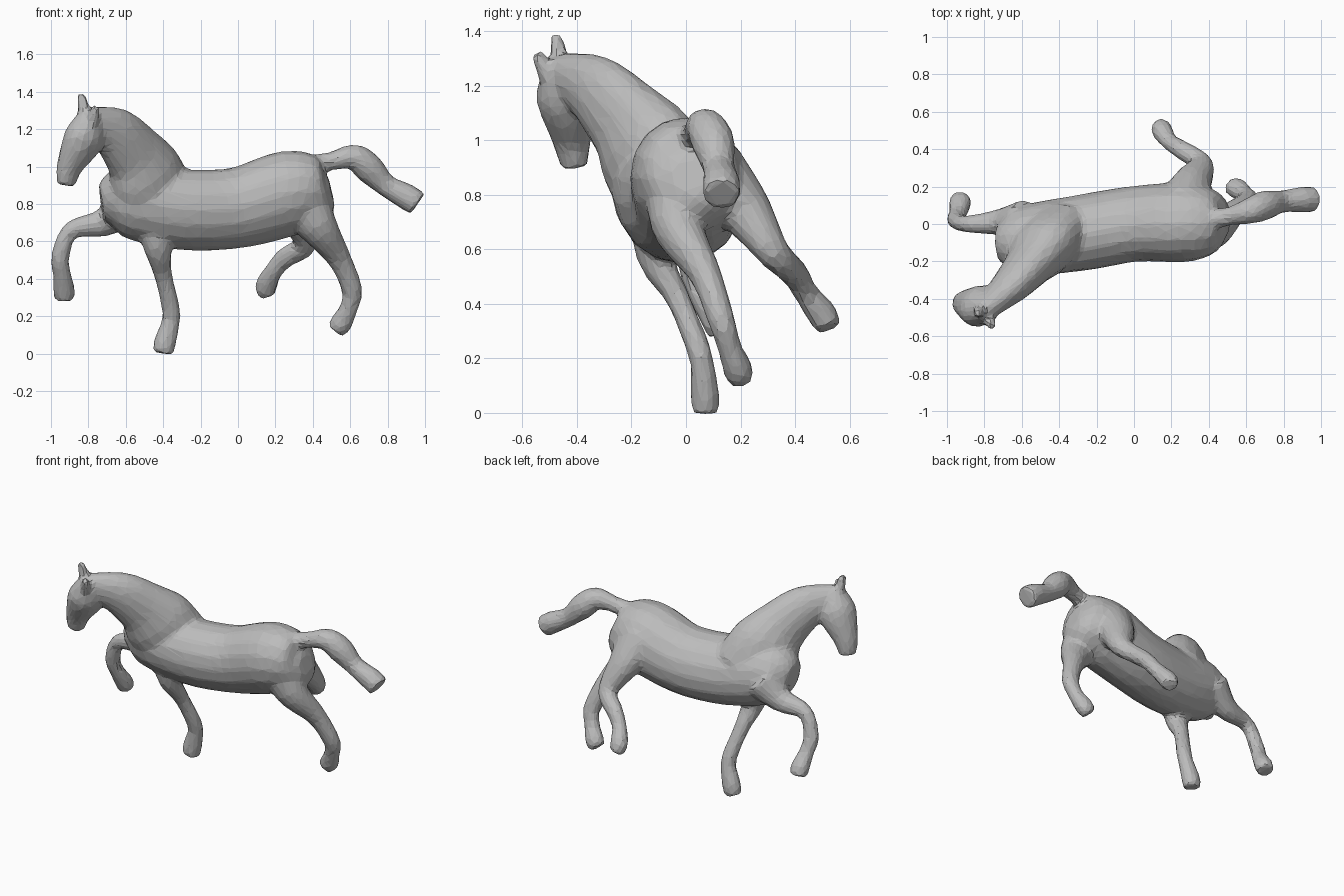
import bpy
import bmesh
import math
from mathutils import Vector

default_cube = bpy.data.objects.get("Cube")
if default_cube:
    bpy.data.objects.remove(default_cube, do_unlink=True)

coat = bpy.data.materials.new("grey_clay")
coat.use_nodes = True
grey = (0.5, 0.5, 0.5, 1)
coat.diffuse_color = grey
coat.node_tree.nodes["Principled BSDF"].inputs["Base Color"].default_value = grey

SIDES = 16
STEPS = 5


def between(before, start, end, after, t):
    """Point on a smooth curve that passes through every station."""
    leave = (end - before) / 2
    arrive = (after - start) / 2
    ease = t * t * (3 - 2 * t)
    return (start.lerp(end, ease)
            + leave * t * (1 - t) ** 2
            - arrive * t * t * (1 - t))


def smooth_path(stations):
    """Fill in the stations (centre and radius) along a limb."""
    knots = [Vector(station) for station in stations]
    knots = [knots[0], *knots, knots[-1]]
    path = []
    for group in zip(knots, knots[1:], knots[2:], knots[3:]):
        path += [between(*group, step / STEPS) for step in range(STEPS)]
    return path + [knots[-1]]


def add_limb(bm, stations, side, depth):
    """Loft ellipses along the stations; depth is their height over width."""
    path = smooth_path(stations)
    centres = [station.to_3d() for station in path]
    rings = []
    for i, centre in enumerate(centres):
        ahead = centres[min(i + 1, len(centres) - 1)]
        behind = centres[max(i - 1, 0)]
        tangent = (ahead - behind).normalized()
        across = Vector(side)
        across = (across - tangent * across.dot(tangent)).normalized()
        upright = tangent.cross(across) * depth
        radius = path[i].w
        angles = [math.tau * k / SIDES for k in range(SIDES)]
        rings.append([bm.verts.new(centre + radius * (across * math.cos(a) + upright * math.sin(a)))
                      for a in angles])
    for lower, upper in zip(rings, rings[1:]):
        for k in range(SIDES):
            bm.faces.new((lower[k - 1], lower[k], upper[k], upper[k - 1]))
    bm.faces.new(reversed(rings[0]))
    bm.faces.new(rings[-1])


def add_leg(bm, joints, radii, side):
    """Legs of one pair share their radii from shoulder or hip to hoof."""
    stations = [(*joint, radius) for joint, radius in zip(joints, radii)]
    add_limb(bm, stations, side, depth=1.1)


# The figure banks as it turns, so each region has its own sideways direction
trunk_side = (0, 0.9, 0.4)
neck_side = (-0.7, 0.7, 0.2)
head_side = (-0.6, 0.6, 0.4)
folded_side = (0.5, 0.7, 0.4)

bm = bmesh.new()

# Trunk from chest to rump
trunk = [(-.73, -.1, .81, .09), (-.6, -.09, .82, .18), (-.3, -.05, .77, .2), (0, 0, .78, .2),
         (.28, .01, .86, .21), (.44, .02, .86, .16), (.5, .02, .87, .07)]
add_limb(bm, trunk, trunk_side, depth=1.1)

# Arched neck, broad where it grows out of the shoulders
neck = [(-.42, -.05, .8, .16), (-.5, -.14, .96, .16), (-.56, -.22, 1.07, .125), (-.66, -.33, 1.18, .1),
        (-.8, -.46, 1.24, .06)]
add_limb(bm, neck, neck_side, depth=1.4)

# Head from poll to muzzle
head = [(-.78, -.46, 1.3, .05), (-.82, -.44, 1.16, .1), (-.9, -.42, 1, .065), (-.92, -.41, .9, .045)]
add_limb(bm, head, head_side, depth=1.2)

# Ears
for root, tip in (((-.82, -.46, 1.28), (-.84, -.48, 1.39)), ((-.78, -.5, 1.23), (-.76, -.55, 1.32))):
    add_limb(bm, [(*root, .04), (*tip, .025)], head_side, depth=0.9)

# Tail carried out behind, flaring to a blunt end
tail = [(.38, .02, 1, .06), (.5, .04, 1.03, .05), (.62, .07, 1.05, .07), (.7, .1, .99, .08),
        (.79, .12, .9, .06), (.9, .13, .84, .07), (.96, .13, .8, .07)]
add_limb(bm, tail, trunk_side, depth=1)

# Forelegs, planted and raised
fore_radii = (.11, .07, .045, .045, .045, .055, .05)
planted = [(-.45, -.1, .74), (-.43, -.11, .57), (-.4, -.03, .42), (-.36, .04, .25), (-.36, .06, .17),
           (-.39, .07, .06), (-.4, .07, 0)]
raised = [(-.59, .02, .8), (-.72, .01, .7), (-.89, 0, .66), (-.95, .02, .52), (-.94, .06, .42),
          (-.93, .11, .34), (-.93, .13, .29)]
add_leg(bm, planted, fore_radii, trunk_side)
add_leg(bm, raised, fore_radii, trunk_side)

# Hind legs, pushing off and folded
hind_radii = (.15, .1, .06, .05, .045, .055, .045)
pushing = [(.32, 0, .86), (.42, -.03, .69), (.54, .07, .51), (.61, .13, .34), (.59, .16, .24), (.55, .19, .16),
           (.52, .2, .12)]
folded = [(.28, .09, .86), (.31, .21, .75), (.36, .32, .59), (.25, .4, .51), (.19, .44, .44), (.15, .5, .36),
          (.16, .52, .31)]
add_leg(bm, pushing, hind_radii, trunk_side)
add_leg(bm, folded, hind_radii, folded_side)

bmesh.ops.recalc_face_normals(bm, faces=bm.faces)
mesh = bpy.data.meshes.new("horse_figure")
bm.to_mesh(mesh)
bm.free()
mesh.materials.append(coat)
horse = bpy.data.objects.new("horse_figure", mesh)
bpy.context.collection.objects.link(horse)

# Fuse the parts, soften the joins, then reduce to sculpted flat facets
fuse = horse.modifiers.new("fuse", "REMESH")
fuse.mode = "VOXEL"
fuse.voxel_size = 0.014
soften = horse.modifiers.new("soften", "SMOOTH")
soften.iterations = 10
facets = horse.modifiers.new("facets", "DECIMATE")
facets.ratio = 0.08
